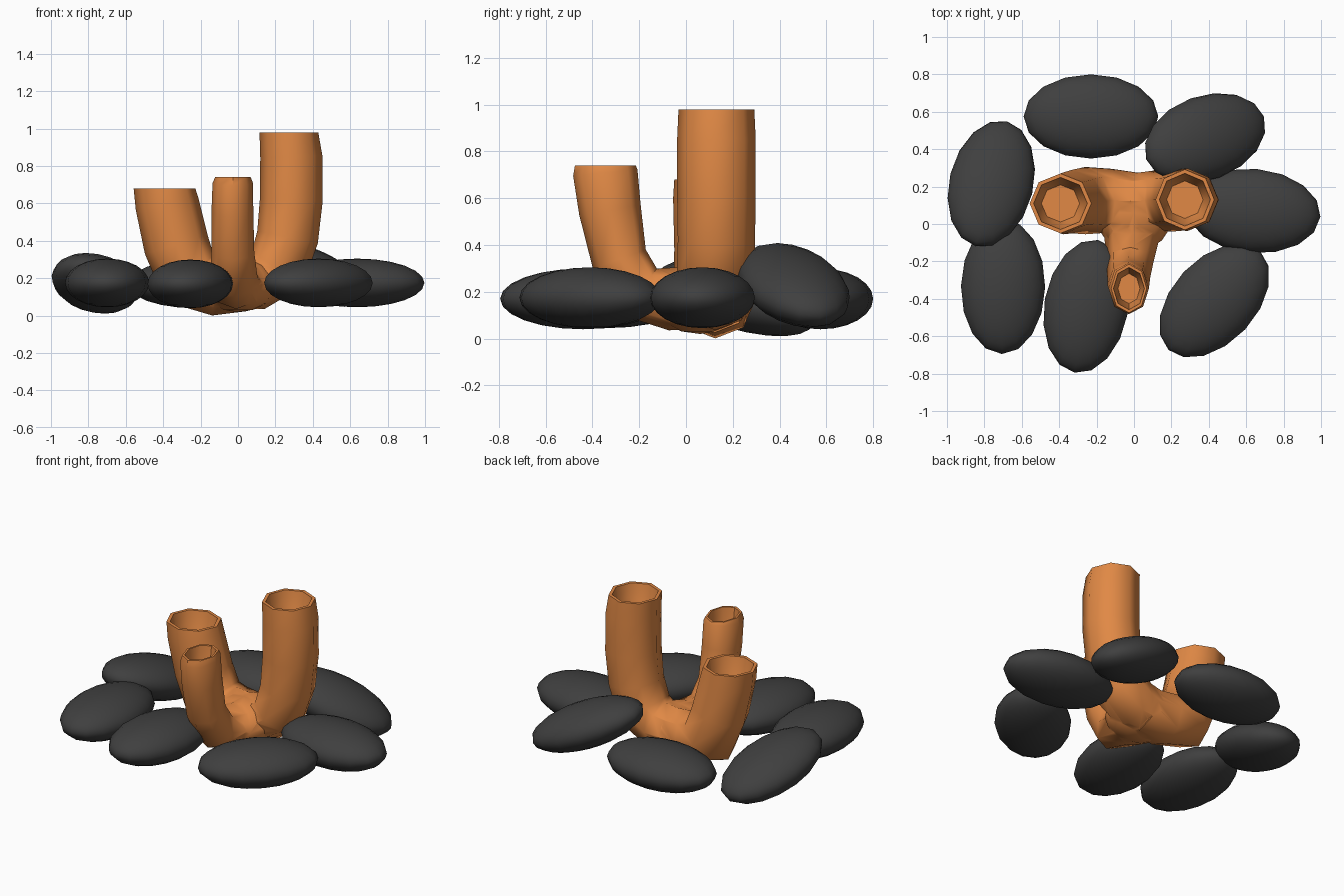
import bpy, bmesh, math
from mathutils import Vector

if "Cube" in bpy.data.objects:
    bpy.data.objects.remove(bpy.data.objects["Cube"])


def material(name, rgb):
    m = bpy.data.materials.new(name)
    m.diffuse_color = (*rgb, 1)
    m.use_nodes = True
    m.node_tree.nodes["Principled BSDF"].inputs["Base Color"].default_value = m.diffuse_color
    return m


orange = material("orange", (0.75, 0.25, 0.06))
charcoal = material("charcoal", (0.05, 0.05, 0.05))


def tube(name, side, path, sides=8):
    """Closed bent tube with a cup in its top; path rows: x, y, z, side radius, other radius."""
    side = Vector(side)
    pts = [Vector(p[:3]) for p in path]
    bm = bmesh.new()
    rings = []

    def ring(c, t, ru, rv):
        v = t.cross(side).normalized()
        rings.append([bm.verts.new(c + side * ru * math.cos(a) + v * rv * math.sin(a))
                      for a in (2 * math.pi * k / sides for k in range(sides))])

    for i, p in enumerate(path):
        t = pts[min(i + 1, len(pts) - 1)] - pts[max(i - 1, 0)]
        if i == len(pts) - 1:
            t = Vector((0, 0, 1))
        ring(pts[i], t.normalized(), p[3], p[4])
    # rim lip, then the hollow going down
    ru, rv = path[-1][3:]
    for scale, drop in ((0.87, 0.0), (0.78, 0.08), (0.62, 0.16)):
        ring(pts[-1] - Vector((0, 0, drop)), Vector((0, 0, 1)), ru * scale, rv * scale)
    for a, b in zip(rings, rings[1:]):
        for k in range(sides):
            n = (k + 1) % sides
            bm.faces.new((a[k], a[n], b[n], b[k]))
    bm.faces.new(rings[0][::-1])
    bm.faces.new(rings[-1])
    bmesh.ops.recalc_face_normals(bm, faces=bm.faces)
    me = bpy.data.meshes.new(name)
    bm.to_mesh(me)
    bm.free()
    me.materials.append(orange)
    ob = bpy.data.objects.new(name, me)
    bpy.context.collection.objects.link(ob)
    return ob


def ellipsoid(name, loc, radii, mat, pitch=0, turn=0, rings=12):
    bpy.ops.mesh.primitive_uv_sphere_add(segments=16, ring_count=rings, radius=1, location=loc,
                                         rotation=(0, math.radians(pitch), math.radians(turn)))
    ob = bpy.context.object
    ob.name = name
    ob.scale = radii
    ob.data.materials.append(mat)
    bpy.ops.object.shade_smooth()
    return ob


# three hollow tubes growing from a shared base
left = tube("tube_cluster", (0, 1, 0), [
    (0.05, 0.12, 0.165, 0.15, 0.14), (-0.12, 0.125, 0.16, 0.17, 0.16),
    (-0.26, 0.125, 0.20, 0.18, 0.18), (-0.33, 0.12, 0.38, 0.17, 0.175),
    (-0.38, 0.11, 0.60, 0.165, 0.17), (-0.393, 0.11, 0.68, 0.16, 0.165)])
right = tube("right_tube", (0, 1, 0), [
    (-0.05, 0.12, 0.17, 0.145, 0.135), (0.10, 0.125, 0.18, 0.16, 0.15),
    (0.21, 0.125, 0.25, 0.165, 0.165), (0.265, 0.13, 0.42, 0.165, 0.165),
    (0.285, 0.13, 0.62, 0.168, 0.168), (0.285, 0.13, 0.85, 0.168, 0.166),
    (0.272, 0.13, 0.98, 0.162, 0.157)])
front = tube("front_tube", (1, 0, 0), [
    (0, 0.10, 0.17, 0.16, 0.13), (-0.01, -0.06, 0.17, 0.15, 0.135),
    (-0.02, -0.20, 0.20, 0.125, 0.125), (-0.028, -0.285, 0.34, 0.115, 0.12),
    (-0.03, -0.325, 0.55, 0.112, 0.133), (-0.028, -0.345, 0.71, 0.108, 0.138),
    (-0.027, -0.345, 0.74, 0.095, 0.13)])
hub = ellipsoid("hub", (0, 0.06, 0.165), (0.21, 0.21, 0.145), orange, rings=8)

# merge them into one skin
bpy.ops.object.select_all(action='DESELECT')
bpy.context.view_layer.objects.active = left
left.select_set(True)
for part in (right, front, hub):
    mod = left.modifiers.new("join", 'BOOLEAN')
    mod.operation, mod.solver, mod.object = 'UNION', 'EXACT', part
    bpy.ops.object.modifier_apply(modifier=mod.name)
    bpy.data.objects.remove(part)
bpy.ops.object.shade_smooth_by_angle(angle=math.radians(55))

# ring of stones: centre, pitch, turn
stones = [((-0.23, 0.575, 0.17), 0, 0), ((0.38, 0.46, 0.228), 22, 20),
          ((0.638, 0.07, 0.175), 0, -5), ((0.43, -0.41, 0.175), 0, 47),
          ((-0.255, -0.44, 0.17), 0, 80), ((-0.70, -0.335, 0.175), 0, 89),
          ((-0.763, 0.215, 0.173), 17, 76)]
for i, (loc, pitch, turn) in enumerate(stones):
    ellipsoid(f"stone_{i + 1}", loc, (0.36, 0.225, 0.13), charcoal, pitch, turn)
